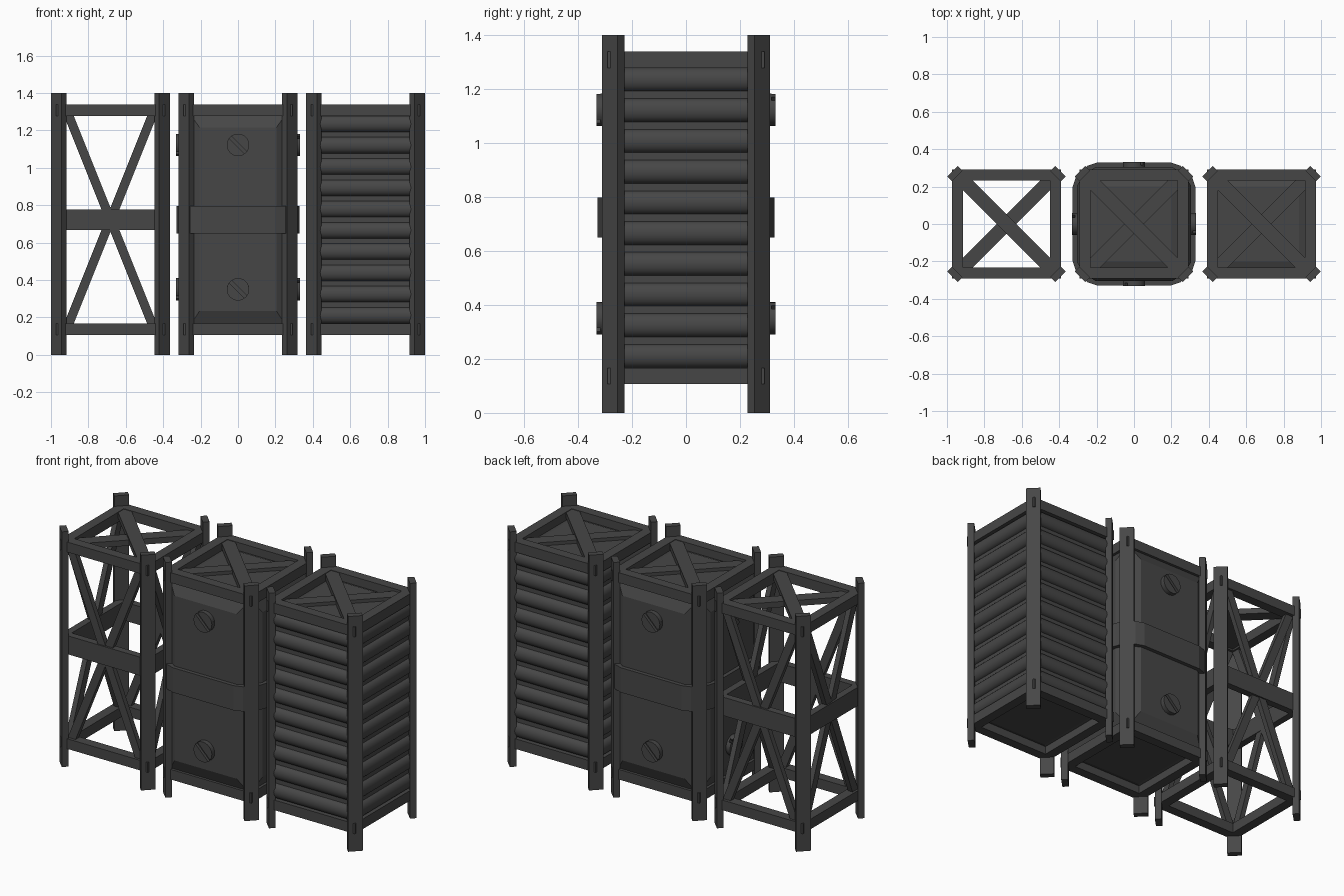
import bpy, bmesh, math
from mathutils import Matrix, Vector

if "Cube" in bpy.data.objects:
    bpy.data.objects.remove(bpy.data.objects["Cube"])

mat = bpy.data.materials.new("dark_grey")
mat.diffuse_color = (0.062, 0.062, 0.062, 1)
mat.use_nodes = True
mat.node_tree.nodes["Principled BSDF"].inputs["Base Color"].default_value = mat.diffuse_color

CX = 0.682                      # spacing of the three units
Z0, Z1 = 0.107, 1.338           # frame bottom and top
MID = (Z0 + Z1) / 2


def box(bm, c, s, m=Matrix()):
    bmesh.ops.create_cube(bm, size=1, matrix=m @ Matrix.Translation(c) @ Matrix.Diagonal((*s, 1)))


def prism(bm, loops):
    """Solid skinned through a list of equal-length point loops."""
    rings = [[bm.verts.new(p) for p in l] for l in loops]
    n = len(rings[0])
    for a, b in zip(rings, rings[1:]):
        for i in range(n):
            bm.faces.new((a[i], a[(i + 1) % n], b[(i + 1) % n], b[i]))
    bm.faces.new(rings[0][::-1])
    bm.faces.new(rings[-1])


def finish(bm, name, x, smooth=False, sides=1):
    """Make an object; sides=4 repeats the front geometry around z."""
    geom = bm.verts[:] + bm.edges[:] + bm.faces[:]
    for k in range(1, sides):
        new = bmesh.ops.duplicate(bm, geom=geom)["geom"]
        bmesh.ops.rotate(bm, cent=(0, 0, 0), matrix=Matrix.Rotation(k * math.pi / 2, 3, 'Z'),
                         verts=[v for v in new if isinstance(v, bmesh.types.BMVert)])
    bmesh.ops.recalc_face_normals(bm, faces=bm.faces[:])
    me = bpy.data.meshes.new(name)
    bm.to_mesh(me)
    bm.free()
    me.materials.append(mat)
    ob = bpy.data.objects.new(name, me)
    ob.location.x = x
    bpy.context.collection.objects.link(ob)
    if smooth:
        bpy.context.view_layer.objects.active = ob
        ob.select_set(True)
        bpy.ops.object.shade_smooth_by_angle(angle=math.radians(35))
        ob.select_set(False)


def frame(name, x):
    # corner posts, turned 45 degrees
    bm = bmesh.new()
    for sx in (-1, 1):
        for sy in (-1, 1):
            m = Matrix.Translation((sx * 0.276, sy * 0.269, 0.7)) @ Matrix.Rotation(-sx * sy * math.pi / 4, 4, 'Z')
            box(bm, (0, 0, 0), (0.08, 0.037, 1.4), m)
    finish(bm, name + "_posts", x)
    # top and bottom rails
    bm = bmesh.new()
    h, w = 0.291, 0.058
    for z in (Z0 + 0.03, Z1 - 0.03):
        box(bm, (-w / 2, -h + w / 2, z), (2 * h - w, w, 0.06))
    finish(bm, name + "_rails", x, sides=4)
    # crossed bars on top
    bm = bmesh.new()
    for a, z in ((-1, 1.318), (1, 1.306)):
        box(bm, (0, 0, 0), (0.73, 0.075, 0.034),
            Matrix.Translation((0, 0, z)) @ Matrix.Rotation(a * math.pi / 4, 4, 'Z'))
    finish(bm, name + "_top_cross", x)


def rect(hx, hy, z):
    return [(-hx, -hy, z), (hx, -hy, z), (hx, hy, z), (-hx, hy, z)]


def core(name, x, h):
    # inner block, tapered at both ends
    bm = bmesh.new()
    prism(bm, [rect(0.2, 0.2, Z0 + 0.035), rect(h, h, Z0 + 0.06),
               rect(h, h, Z1 - 0.06), rect(0.2, 0.2, Z1 - 0.035)])
    finish(bm, name, x)


frame("open_frame", -CX)
frame("tank_frame", 0)
frame("slat_frame", CX)

# open unit: side crosses and middle bands
bm = bmesh.new()
ang = math.atan2(1.15, 0.46)
for s, y in ((1, -0.262), (-1, -0.258)):
    box(bm, (0, 0, 0), (1.23, 0.03, 0.048),
        Matrix.Translation((0, y, MID)) @ Matrix.Rotation(s * ang, 4, 'Y'))
finish(bm, "open_side_braces", -CX, sides=4)
bm = bmesh.new()
box(bm, (0, -0.264, MID), (0.52, 0.042, 0.11))
finish(bm, "open_middle_bands", -CX, sides=4)

# tank unit: core, bevelled panels, belt and slotted bolts
core("tank_core", 0, 0.265)
bm = bmesh.new()


def plate(hx, z0, z1, y):
    return [(-hx, y, z0), (hx, y, z0), (hx, y, z1), (-hx, y, z1)]


prism(bm, [plate(0.25, 0.167, 1.278, -0.25), plate(0.25, 0.167, 1.278, -0.275),
           plate(0.205, 0.235, 1.215, -0.305)])
finish(bm, "tank_panels", 0, sides=4)

bm = bmesh.new()
q = [(0.2, 0.328), (0.25, 0.311), (0.311, 0.25), (0.328, 0.2)]
ring = []
for k in range(4):
    for x, y in reversed(q):
        v = Matrix.Rotation(k * math.pi / 2, 2) @ Vector((x, y))
        ring.append(v)
prism(bm, [[(v.x, v.y, z) for v in ring] for z in (0.65, 0.797)])
finish(bm, "tank_belt", 0)

bm = bmesh.new()
R, SLOT = 0.06, 0.009
for z in (0.35, 1.122):
    def disc(a0, a1, n, y):
        return [(R * math.cos(a0 + (a1 - a0) * i / n), y, z + R * math.sin(a0 + (a1 - a0) * i / n))
                for i in range(n)]
    prism(bm, [disc(0, 2 * math.pi, 24, y) for y in (-0.29, -0.316)])
    d = math.asin(SLOT / R)
    for a in (-math.pi / 4, 3 * math.pi / 4):
        # half-round heads either side of the slot
        step = (math.pi - 2 * d) / 12
        prism(bm, [disc(a + d, a + math.pi - d + step, 13, y) for y in (-0.31, -0.332)])
finish(bm, "tank_bolts", 0, smooth=True, sides=4)

# slatted unit: core and rounded slats
core("slat_core", CX, 0.262)
bm = bmesh.new()
N = 10
pitch = (1.278 - 0.167 + 0.026) / N
for i in range(N):
    z0 = 0.167 + i * pitch
    hz = (pitch - 0.026) / 2
    prof = [(-0.258 - 0.034 * math.sin(t * math.pi / 10), z0 + hz - hz * math.cos(t * math.pi / 10))
            for t in range(11)]
    prism(bm, [[(x, y, z) for y, z in prof] for x in (-0.262, 0.262)])
finish(bm, "slat_rows", CX, smooth=True, sides=4)
